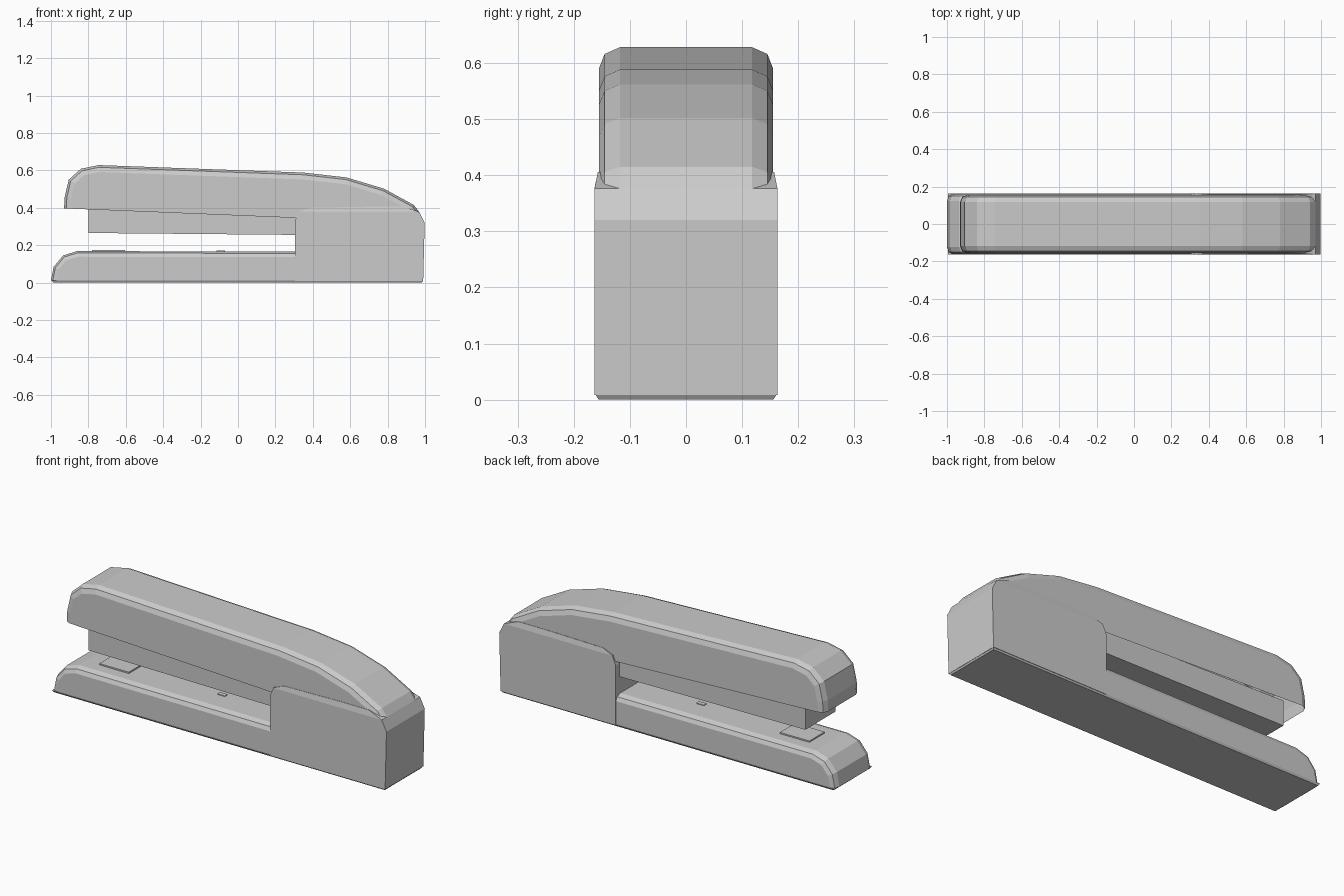
import bpy, bmesh
from mathutils import Vector

if "Cube" in bpy.data.objects:
    bpy.data.objects.remove(bpy.data.objects["Cube"])


def inset(pts, d):
    """Move an open clockwise (x, z) outline inwards by d; its ends keep their height."""
    if d == 0:
        return pts
    v = [Vector(p) for p in pts]
    n = []
    for a, b in zip(v, v[1:]):
        e = (b - a).normalized()
        n.append(Vector((e.y, -e.x)))
    out = []
    for i, p in enumerate(v):
        if i == 0 or i == len(v) - 1:
            m = n[0] if i == 0 else n[-1]
            out.append((p.x + d * m.x, p.y))
        else:
            m = n[i - 1] + n[i]
            q = p + m * (d / (1 + n[i - 1].dot(n[i])))
            out.append((q.x, q.y))
    return out


def loft(name, pts, half, open_bottom=False, edit=None):
    """Sweep an (x, z) outline across y; half lists (y, inset) from outside to middle."""
    bm = bmesh.new()
    steps = [(-y, d) for y, d in half] + [(y, d) for y, d in reversed(half)]
    rings = [[bm.verts.new((x, y, z)) for x, z in inset(pts, d)] for y, d in steps]
    n = len(pts)
    for r, s in zip(rings, rings[1:]):
        for i in range(n - 1 if open_bottom else n):
            j = (i + 1) % n
            bm.faces.new((r[i], r[j], s[j], s[i]))
    bm.faces.new(rings[0])
    bm.faces.new(rings[-1])
    bmesh.ops.recalc_face_normals(bm, faces=bm.faces[:])
    if edit:
        edit(bm)
    me = bpy.data.meshes.new(name)
    bm.to_mesh(me)
    bm.free()
    ob = bpy.data.objects.new(name, me)
    bpy.context.collection.objects.link(ob)
    return ob


def box(name, x0, x1, y, z0, z1, edit=None):
    return loft(name, [(x0, z0), (x0, z1), (x1, z1), (x1, z0)], [(y, 0)], edit=edit)


def narrow_top(bm):
    bmesh.ops.bisect_plane(bm, geom=bm.verts[:] + bm.edges[:] + bm.faces[:],
                           plane_co=(0, 0, 0.376), plane_no=(0, 0, 1))
    for v in bm.verts:
        if v.co.z > 0.38:
            v.co.y *= 0.157 / 0.163


def taper_foot(bm):
    for v in bm.verts:
        if v.co.z < 0.005:
            v.co.x *= 0.993
            v.co.y *= 0.96


# Hollow top handle with softened long edges
loft("handle", [(-0.93, 0.395), (-0.927, 0.455), (-0.905, 0.55), (-0.84, 0.608),
                (-0.745, 0.628), (0.35, 0.588), (0.58, 0.562), (0.78, 0.502),
                (0.94, 0.415), (0.97, 0.376), (0.97, 0.32)],
     [(0.155, 0.037), (0.145, 0.012), (0.118, 0)], open_bottom=True)

# Staple magazine under the handle
loft("magazine", [(-0.8, 0.265), (-0.8, 0.40), (0.4, 0.37), (0.4, 0.254)], [(0.128, 0)])

# Long base with rounded nose
loft("base", [(-1.0, 0.01), (-0.985, 0.085), (-0.935, 0.145), (-0.86, 0.168),
              (0.6, 0.165), (0.6, 0.01)],
     [(0.16, 0.03), (0.15, 0.01), (0.123, 0)])

# Rear housing that holds the hinge
loft("rear_housing", [(0.305, 0.008), (0.305, 0.33), (0.325, 0.377), (0.385, 0.4),
                      (0.72, 0.406), (0.89, 0.406), (0.97, 0.376), (0.998, 0.32),
                      (0.99, 0.008)],
     [(0.163, 0)], edit=narrow_top)

# Thin foot pad under everything
box("foot_pad", -0.995, 0.99, 0.162, 0.0, 0.01, taper_foot)

# Anvil plate and small catch on the base
box("anvil_plate", -0.78, -0.605, 0.065, 0.16, 0.175)
box("catch", -0.115, -0.07, 0.012, 0.16, 0.17)
